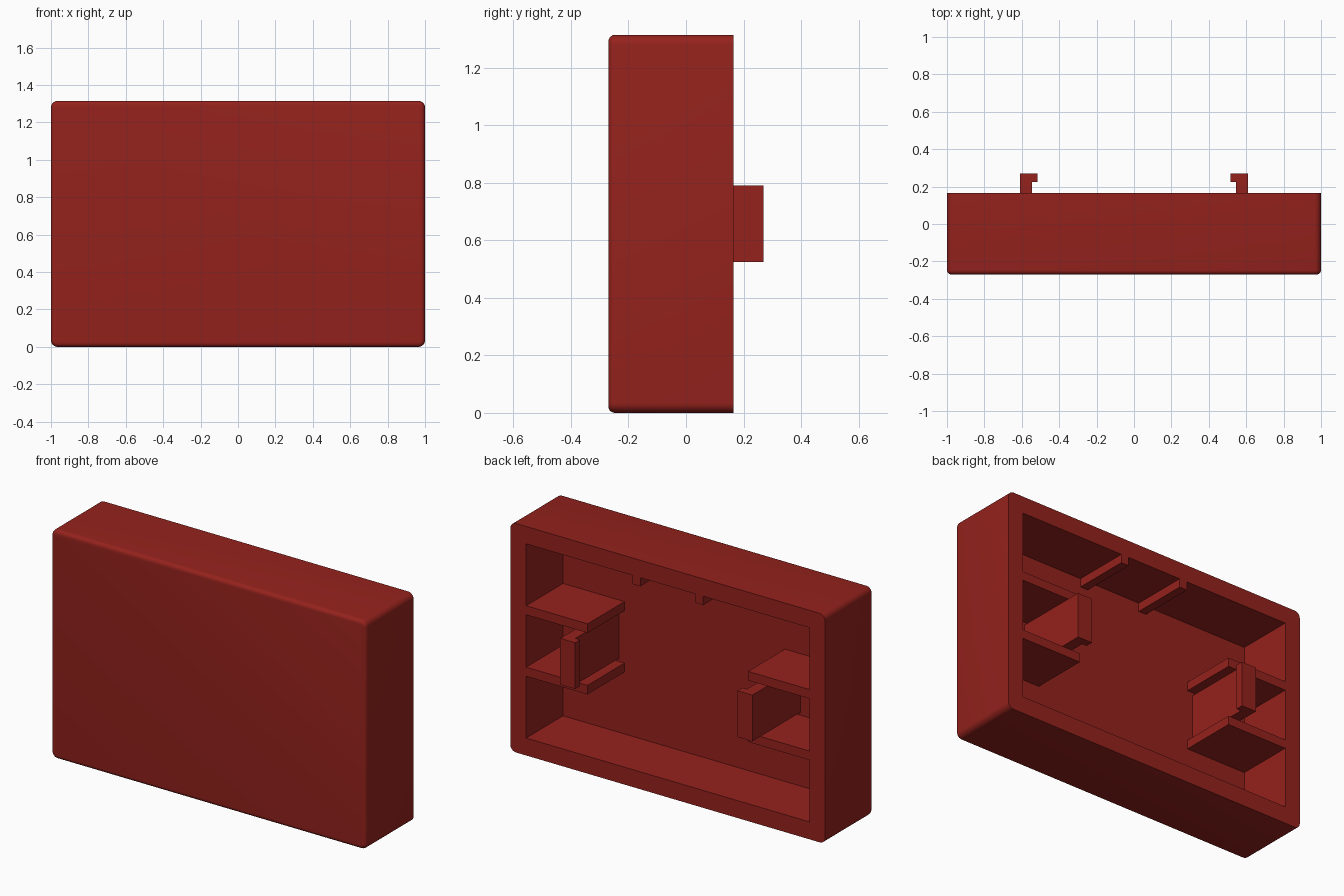
import bpy, bmesh

if "Cube" in bpy.data.objects:
    bpy.data.objects.remove(bpy.data.objects["Cube"])

W, H = 1.0, 1.315                      # half width, height
FRONT, RIM, FLOOR = -0.27, 0.165, -0.17  # y of front face, open rim, cavity floor
WALL = 0.1
MID = H / 2

red = bpy.data.materials.new("dark_red")
red.diffuse_color = (0.3, 0.016, 0.012, 1)
red.use_nodes = True
red.node_tree.nodes["Principled BSDF"].inputs["Base Color"].default_value = red.diffuse_color


def finish(bm, name):
    bmesh.ops.recalc_face_normals(bm, faces=bm.faces)
    me = bpy.data.meshes.new(name)
    bm.to_mesh(me)
    bm.free()
    ob = bpy.data.objects.new(name, me)
    bpy.context.collection.objects.link(ob)
    me.materials.append(red)
    return ob


def box_bm(x, y, z):
    bm = bmesh.new()
    bmesh.ops.create_cube(bm, size=1)
    for v in bm.verts:
        v.co = [r[0] if c < 0 else r[1] for c, r in zip(v.co, (x, y, z))]
    return bm


def box(name, x, y, z):
    return finish(box_bm(sorted(x), y, z), name)


# Shell: rounded corners and rounded front edge, sharp open rim
bm = box_bm((-W, W), (FRONT, RIM), (0, H))
corners = [e for e in bm.edges if abs(e.verts[0].co.y - e.verts[1].co.y) > 0.1]
bmesh.ops.bevel(bm, geom=corners, offset=0.035, segments=6, profile=0.5, affect='EDGES')
front = [e for e in bm.edges if all(abs(v.co.y - FRONT) < 1e-4 for v in e.verts)]
bmesh.ops.bevel(bm, geom=front, offset=0.023, segments=5, profile=0.5, affect='EDGES')
shell = finish(bm, "shell")

# Cavity cut from the back
cutter = box("cavity_cutter", (-W + WALL, W - WALL), (FLOOR, RIM + 0.2), (WALL, H - WALL))
cutter.hide_render = True
mod = shell.modifiers.new("cavity", 'BOOLEAN')
mod.object, mod.operation, mod.solver = cutter, 'DIFFERENCE', 'EXACT'
bpy.context.view_layer.objects.active = shell
shell.select_set(True)
bpy.ops.object.modifier_apply(modifier=mod.name)
bpy.data.objects.remove(cutter)
bpy.ops.object.shade_smooth_by_angle(angle=0.6)

for s, side in ((1, "right"), (-1, "left")):
    # Shelves above and below each clip
    for z, level in ((0.455, "lower"), (0.808, "upper")):
        box(f"{level}_shelf_{side}", (s * 0.51, s * (W - WALL)), (FLOOR, RIM), (z, z + 0.052))

    # Hooked clip rising from the cavity floor
    profile = [(0.61, FLOOR), (0.61, 0.27), (0.515, 0.27), (0.515, 0.225),
               (0.545, 0.225), (0.545, FLOOR)]
    bm = bmesh.new()
    face = bm.faces.new([bm.verts.new((s * x, y, MID - 0.133)) for x, y in profile])
    ext = bmesh.ops.extrude_face_region(bm, geom=[face])
    top = [g for g in ext["geom"] if isinstance(g, bmesh.types.BMVert)]
    bmesh.ops.translate(bm, verts=top, vec=(0, 0, 0.266))
    finish(bm, f"clip_{side}")

    # Rib along the cavity ceiling
    box(f"ceiling_rib_{side}", (s * 0.175, s * 0.225), (FLOOR, RIM), (H - WALL - 0.05, H - WALL))
